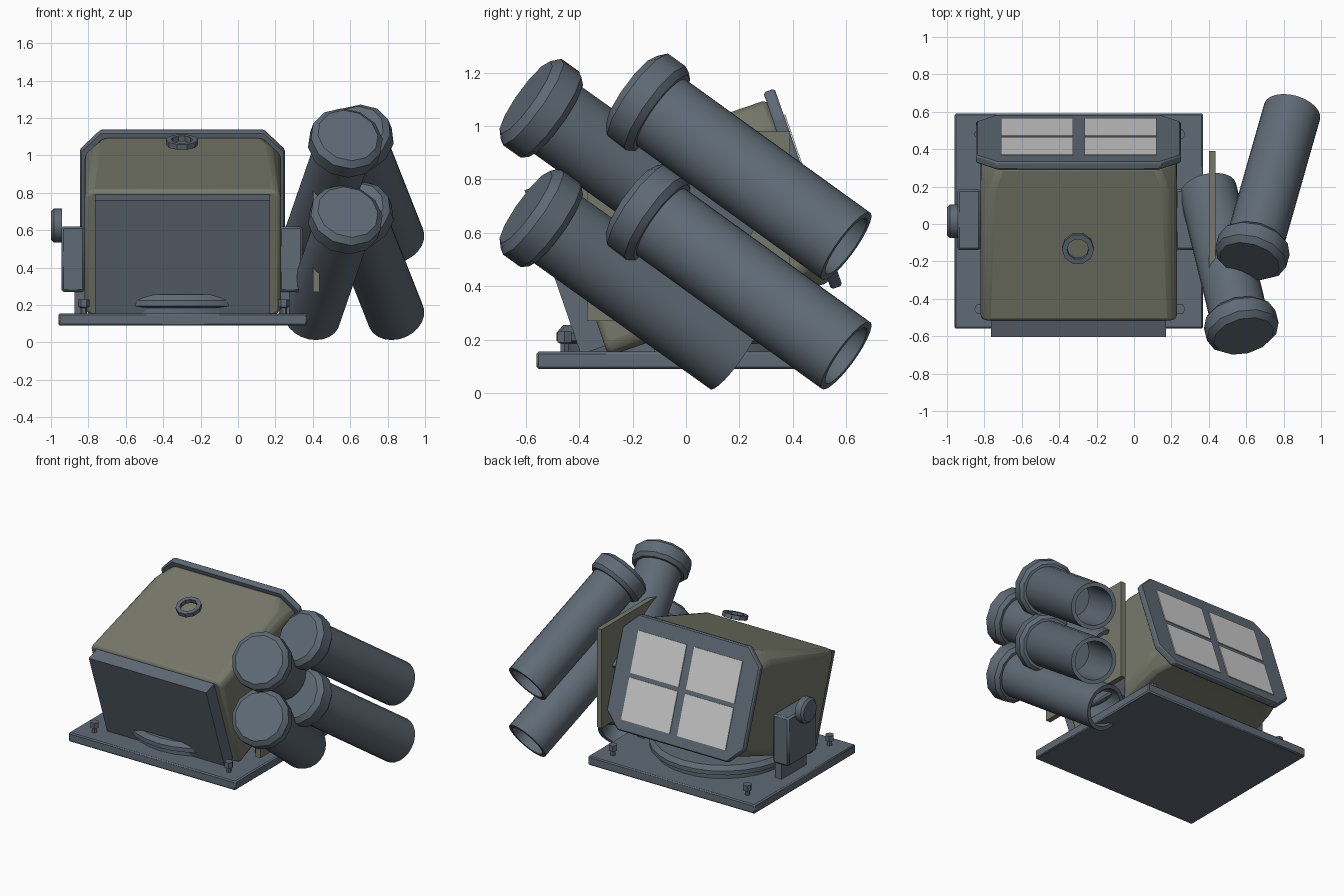
import bpy, bmesh, math
from mathutils import Vector, Matrix

if "Cube" in bpy.data.objects:
    bpy.data.objects.remove(bpy.data.objects["Cube"])

CX = -0.30                       # centre line of the housing
TILT = math.radians(19)          # housing pitch


def material(name, rgb):
    m = bpy.data.materials.new(name)
    m.diffuse_color = (*rgb, 1)
    m.use_nodes = True
    m.node_tree.nodes["Principled BSDF"].inputs["Base Color"].default_value = m.diffuse_color
    return m


METAL = material("blue_grey_metal", (0.115, 0.145, 0.18))
OLIVE = material("olive_grey_paint", (0.185, 0.19, 0.145))
GLASS = material("pale_glass", (0.62, 0.62, 0.62))


def finish(name, bm, mat, bevel=0, segments=1, tilt=False, smooth=True):
    bmesh.ops.recalc_face_normals(bm, faces=bm.faces)
    me = bpy.data.meshes.new(name)
    bm.to_mesh(me)
    bm.free()
    me.materials.append(mat)
    ob = bpy.data.objects.new(name, me)
    bpy.context.collection.objects.link(ob)
    if tilt:
        ob.rotation_euler.x = TILT
    if bevel:
        b = ob.modifiers.new("bevel", 'BEVEL')
        b.width, b.segments, b.limit_method = bevel, segments, 'ANGLE'
    if smooth:
        bpy.ops.object.select_all(action='DESELECT')
        ob.select_set(True)
        bpy.context.view_layer.objects.active = ob
        bpy.ops.object.shade_smooth_by_angle(angle=math.radians(35))
    return ob


def loft(bm, rings, cap_start=True, cap_end=True):
    """Skin a list of equal-length point rings."""
    vs = [[bm.verts.new(p) for p in r] for r in rings]
    n = len(vs[0])
    for a, b in zip(vs, vs[1:]):
        for i in range(n):
            j = (i + 1) % n
            bm.faces.new((a[i], a[j], b[j], b[i]))
    if cap_start:
        bm.faces.new(vs[0])
    if cap_end:
        bm.faces.new(vs[-1])


def box(name, x, y, z, mat, **kw):
    bm = bmesh.new()
    loft(bm, [[(x[0], y[0], h), (x[1], y[0], h), (x[1], y[1], h), (x[0], y[1], h)] for h in z])
    return finish(name, bm, mat, **kw)


def lathe(name, profile, sides, mat, matrix, closed=False, **kw):
    """Spin a (radius, height) profile about local z, then place it."""
    bm = bmesh.new()
    rings = [[(r * math.cos(2 * math.pi * i / sides), r * math.sin(2 * math.pi * i / sides), h)
              for i in range(sides)] for r, h in profile]
    if closed:
        rings.append(rings[0])
    loft(bm, rings, not closed, not closed)
    if closed:
        bmesh.ops.remove_doubles(bm, verts=bm.verts, dist=1e-5)
    bm.transform(matrix)
    return finish(name, bm, mat, **kw)


def octagon(y, x0, x1, z0, z1, c):
    return [(x0 + c, y, z0), (x1 - c, y, z0), (x1, y, z0 + c), (x1, y, z1 - c),
            (x1 - c, y, z1), (x0 + c, y, z1), (x0, y, z1 - c), (x0, y, z0 + c)]


# Base plate with corner bolts
box("base_plate", (-0.96, 0.37), (-0.56, 0.59), (0.09, 0.155), METAL, bevel=0.008)
for x in (-0.825, 0.245):
    for y in (-0.455, 0.48):
        lathe("base_bolt", [(0.018, 0.15), (0.018, 0.185), (0.03, 0.19), (0.03, 0.23)],
              6, METAL, Matrix.Translation((x, y, 0)))

# Turntable ring
lathe("turntable", [(0.45, 0.15), (0.45, 0.185), (0.485, 0.195), (0.485, 0.225), (0.46, 0.255)],
      28, METAL, Matrix.Translation((CX, 0.0, 0)))

# Housing: square front blending to a cut-corner back
bm = bmesh.new()
loft(bm, [octagon(-0.23, -0.82, 0.23, 0.225, 0.94, 0.03),
          octagon(0.52, -0.82, 0.23, 0.225, 0.94, 0.06),
          octagon(0.645, -0.815, 0.225, 0.215, 0.94, 0.10)])
finish("housing", bm, OLIVE, bevel=0.025, segments=2, tilt=True)

# Front armour plate
box("front_plate", (-0.765, 0.17), (-0.325, -0.225), (0.265, 0.915), METAL, tilt=True)

# Back frame and four window panes
bm = bmesh.new()
loft(bm, [octagon(0.64, -0.845, 0.25, 0.19, 0.97, 0.11),
          octagon(0.685, -0.845, 0.25, 0.19, 0.97, 0.11)])
finish("window_frame", bm, METAL, bevel=0.008, tilt=True)
for x in (-0.71, -0.265):
    for z in (0.265, 0.58):
        box("window_pane", (x, x + 0.385), (0.683, 0.691), (z, z + 0.285), GLASS, tilt=True)

# Ring above the roof
lathe("roof_ring", [(0.058, 1.04), (0.086, 1.04), (0.086, 1.07), (0.058, 1.07)], 10, METAL,
      Matrix.Translation((CX, 0.225, 0)), closed=True, tilt=True)

# Side trunnion brackets and pivots, mirrored about the centre line
for s in (-1, 1):
    xs = sorted((CX + s * 0.52, CX + s * 0.645))
    box("side_bracket", xs, (-0.14, 0.185), (0.27, 0.62), METAL, bevel=0.012)
    xs = sorted((CX + s * 0.52, CX + s * 0.575))
    box("bracket_foot", xs, (-0.12, 0.16), (0.15, 0.37), METAL)
    lathe("pivot_knob", [(0.09, 0.64), (0.09, 0.685), (0.075, 0.70)], 12, METAL,
          Matrix.Translation((CX, 0.015, 0.625)) @ Matrix.Rotation(s * math.pi / 2, 4, 'Y'))

# Plate carrying the tubes
box("tube_mount_plate", (0.40, 0.437), (-0.37, 0.39), (0.27, 0.98), OLIVE)

# Four splayed tubes, open at the back and capped at the front
PAIRS = [("outer", Vector((0.62, -0.19, 0.71)), Vector((0.845, 0.60, 0.14))),
         ("inner", Vector((0.585, -0.59, 0.69)), Vector((0.395, 0.18, 0.14)))]
for side, front, back in PAIRS:
    d = back - front
    rot = d.to_track_quat('Z', 'Y').to_matrix().to_4x4()
    n = d.length
    for lift in (0, 0.41):
        m = Matrix.Translation(front + Vector((0, 0, lift))) @ rot
        lathe(side + "_tube", [(0.155, 0.08), (0.155, n), (0.128, n), (0.128, n - 0.45)], 24, METAL, m)
        lathe(side + "_tube_cap", [(0.165, -0.012), (0.197, 0.018), (0.197, 0.10), (0.175, 0.125)],
              12, METAL, m)
        # Strut from the mount plate to the tube
        mid = front.lerp(back, 0.5) + Vector((0, 0, lift))
        if side == "inner":
            box("tube_strut", (0.42, mid.x), (mid.y - 0.05, mid.y + 0.05),
                (mid.z - 0.05, mid.z + 0.05), METAL)
